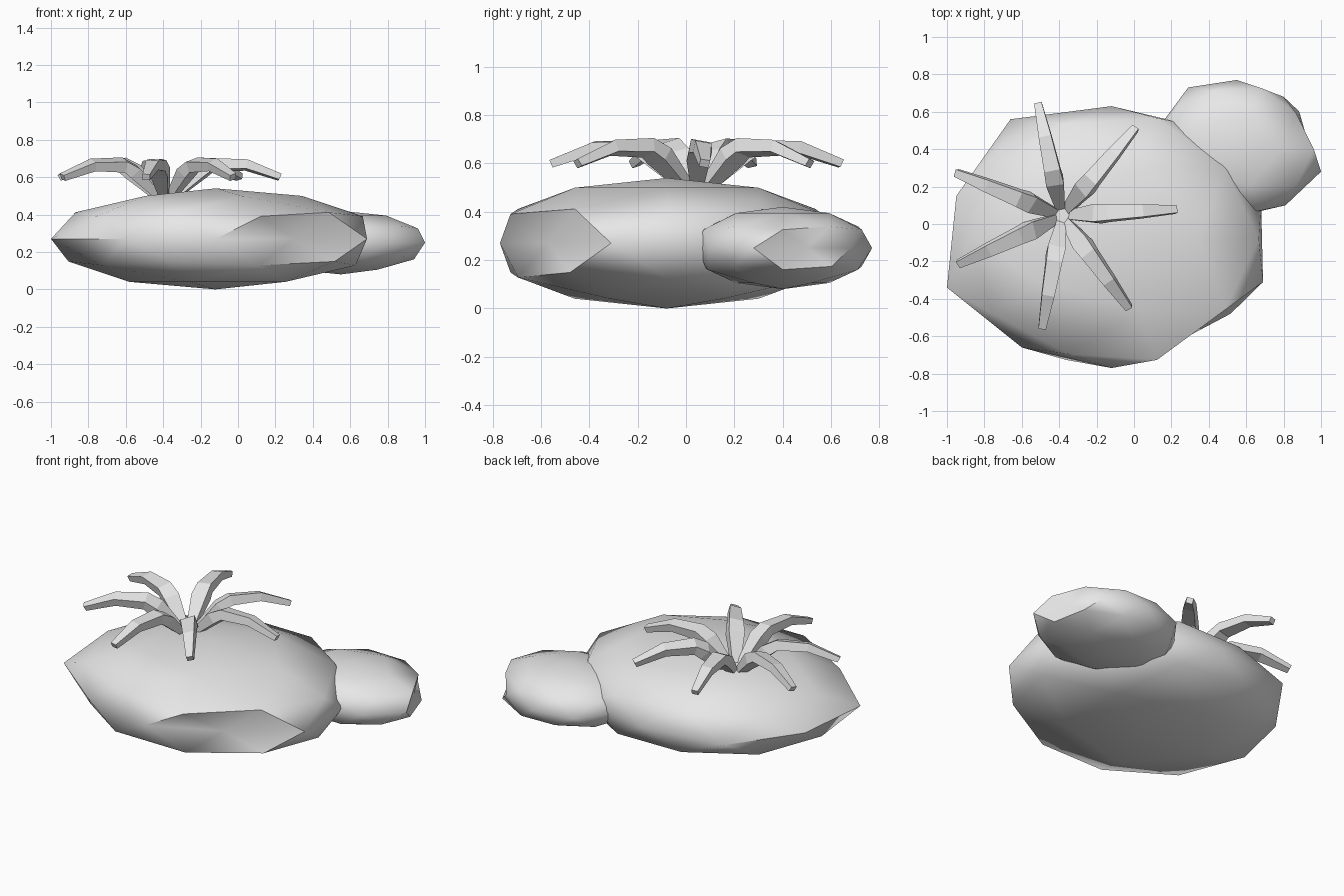
import bpy, bmesh, math, random
from mathutils import Vector, Matrix

random.seed(4)
if "Cube" in bpy.data.objects:
    bpy.data.objects.remove(bpy.data.objects["Cube"], do_unlink=True)

# One plain grey for everything
grey = bpy.data.materials.new("plain_grey")
grey.use_nodes = True
COLOUR = (0.8, 0.8, 0.8, 1)
grey.diffuse_color = COLOUR
for node in grey.node_tree.nodes:
    if node.type == "BSDF_PRINCIPLED":
        node.inputs["Base Color"].default_value = COLOUR


def lump(name, centre, size, rim):
    """Squashed icosphere whose ten rim corners are moved to uneven places."""
    bpy.ops.mesh.primitive_ico_sphere_add(subdivisions=2, radius=1, location=(0, 0, 0))
    obj = bpy.context.object
    obj.name = name
    for v in obj.data.vertices:
        unit = v.co.copy()
        v.co = Vector(centre) + Vector([u * s for u, s in zip(unit, size)])
        if abs(unit.z) < 0.05:
            turn = math.degrees(math.atan2(unit.y, unit.x)) % 360
            v.co.x, v.co.y = rim[round((turn - 18) / 36) % 10]
    obj.data.materials.append(grey)
    bpy.ops.object.shade_smooth_by_angle(angle=math.radians(48))
    return obj


# Large body, and the smaller lump joined at its back left
lump("body", (-0.12, -0.08, 0.27), (0.88, 0.76, 0.27),
     [(0.68, 0.1), (0.3, 0.53), (-0.12, 0.63), (-0.66, 0.56), (-0.95, 0.15),
      (-1, -0.34), (-0.6, -0.66), (-0.12, -0.77), (0.3, -0.57), (0.69, -0.31)])
lump("side_lump", (0.55, 0.4, 0.25), (0.46, 0.385, 0.17),
     [(0.9, 0.5), (0.8, 0.68), (0.55, 0.77), (0.29, 0.73), (0.12, 0.5),
      (0.12, 0.28), (0.29, 0.1), (0.55, 0.04), (0.81, 0.1), (1, 0.28)])

# Leaf sections: distance out, height, half width, half thickness, tilt of the section
SECTIONS = [(0.05, 0.5, 0.025, 0.02, 60), (0.19, 0.63, 0.048, 0.035, 45),
            (0.25, 0.665, 0.043, 0.03, 10), (0.43, 0.665, 0.034, 0.025, -10),
            (0.61, 0.6, 0.02, 0.017, -25)]


def leaf(name, turn):
    """Bent tapering blade that rises, arches over and droops."""
    bm = bmesh.new()
    roll = random.uniform(-0.35, 0.35)
    rings = []
    for out, height, wide, thick, tilt in SECTIONS:
        frame = Matrix.Rotation(-math.radians(tilt), 3, "Y") @ Matrix.Rotation(roll, 3, "X")
        rings.append([bm.verts.new(Vector((out, 0, height)) + frame @ Vector((0, a * wide, b * thick)))
                      for a, b in ((-1, -1), (1, -1), (1, 1), (-1, 1))])
    for low, high in zip(rings, rings[1:]):
        for i in range(4):
            j = (i + 1) % 4
            bm.faces.new((low[i], low[j], high[j], high[i]))
    bm.faces.new(rings[0])
    bm.faces.new(rings[-1])
    bmesh.ops.recalc_face_normals(bm, faces=bm.faces)
    mesh = bpy.data.meshes.new(name)
    bm.to_mesh(mesh)
    bm.free()
    mesh.materials.append(grey)
    obj = bpy.data.objects.new(name, mesh)
    obj.location = (-0.385, 0.045, 0)
    obj.rotation_euler.z = math.radians(turn)
    bpy.context.collection.objects.link(obj)


# Seven leaves fanned out in a circle on top
for n, turn in enumerate((3, 50, 102, 158, 205, 260, 306), 1):
    leaf(f"leaf_{n}", turn)
